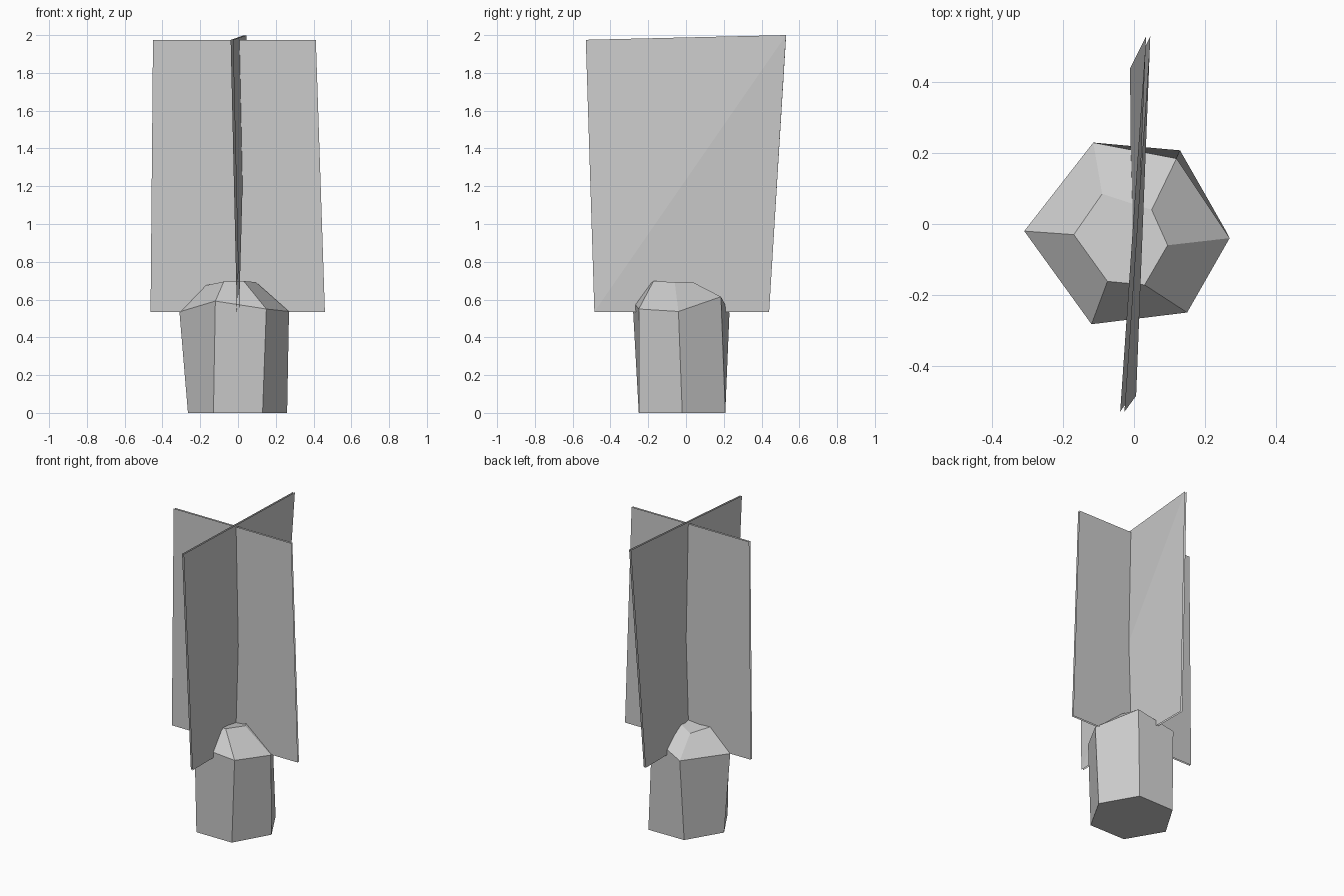
import bpy

if "Cube" in bpy.data.objects:
    bpy.data.objects.remove(bpy.data.objects["Cube"])

# One plain material for every part
grey = bpy.data.materials.new("plain_grey")
grey.diffuse_color = (0.6, 0.6, 0.6, 1)
grey.use_nodes = True
grey.node_tree.nodes["Principled BSDF"].inputs["Base Color"].default_value = grey.diffuse_color


def make_object(name, verts, faces):
    mesh = bpy.data.meshes.new(name)
    mesh.from_pydata(verts, [], faces)
    mesh.materials.append(grey)
    obj = bpy.data.objects.new(name, mesh)
    bpy.context.collection.objects.link(obj)
    return obj


# Faceted base: three uneven six-sided rings, lofted and capped
foot = [(-.265, -.02, 0), (-.13, -.25, 0), (.13, -.25, 0),
        (.26, -.02, 0), (.13, .208, 0), (-.13, .205, 0)]
shoulder = [(-.31, -.02, .535), (-.12, -.283, .592), (.15, -.25, .55),
            (.27, -.04, .537), (.12, .185, .615), (-.115, .23, .53)]
crown = [(-.17, -.03, .675), (-.075, -.162, .695), (.03, -.172, .698),
         (.095, -.06, .692), (.05, .04, .69), (-.09, .085, .65)]
faces = [tuple(range(5, -1, -1)), tuple(range(12, 18))]
for ring in (0, 6):
    for i in range(6):
        j = (i + 1) % 6
        faces.append((ring + i, ring + j, ring + 6 + j, ring + 6 + i))
make_object("faceted_base", foot + shoulder + crown, faces)


# Blades: a thin pair of sheets, with a crease along one diagonal
def blade(name, corners):
    obj = make_object(name, corners, [(0, 1, 2), (0, 2, 3)])
    gap = obj.modifiers.new("thickness", 'SOLIDIFY')
    gap.thickness = 0.012
    gap.offset = 0
    gap.use_rim = False


blade("wide_blade", [(-.463, -.025, .535), (.46, -.025, .535),
                     (.412, -.025, 1.975), (-.45, -.025, 1.975)])
blade("twisted_blade", [(.0, -.485, .535), (-.005, .44, .535),
                        (.04, .53, 2.0), (-.033, -.53, 1.975)])
